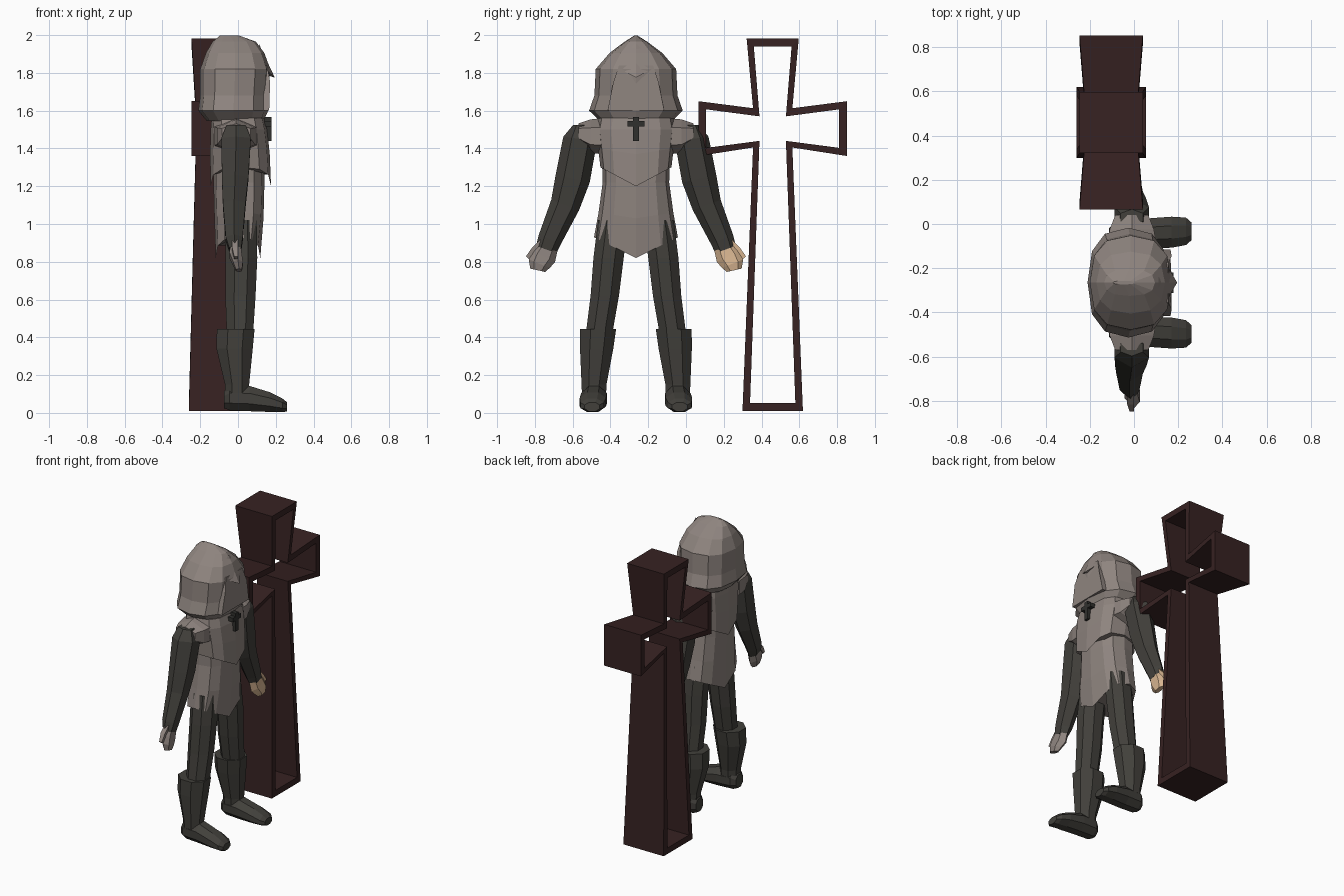
import bpy, bmesh, math
from mathutils import Vector

cube = bpy.data.objects.get("Cube")
if cube:
    bpy.data.objects.remove(cube)

MID = -0.265  # y of the figure's centre plane


def material(name, rgb):
    m = bpy.data.materials.new(name)
    m.use_nodes = True
    m.diffuse_color = (*rgb, 1)
    bsdf = m.node_tree.nodes["Principled BSDF"]
    bsdf.inputs["Base Color"].default_value = (*rgb, 1)
    bsdf.inputs["Roughness"].default_value = 0.9
    return m


cloth = material("grey cloth", (0.27, 0.23, 0.21))
dark = material("dark leather", (0.054, 0.051, 0.044))
wood = material("dark red wood", (0.038, 0.016, 0.016))
skin = material("skin", (0.68, 0.46, 0.28))
iron = material("iron", (0.03, 0.03, 0.027))


def finish(name, bm, mat):
    bmesh.ops.recalc_face_normals(bm, faces=bm.faces)
    mesh = bpy.data.meshes.new(name)
    bm.to_mesh(mesh)
    bm.free()
    mesh.materials.append(mat)
    obj = bpy.data.objects.new(name, mesh)
    bpy.context.collection.objects.link(obj)
    return obj


def loft(name, mat, rings, n=8, power=1.0, turn=0.5):
    """Skin rings of (centre, u, v, drop); drop pulls the middle of a hem down."""
    bm = bmesh.new()
    loops = []
    grow = 1 / math.cos(math.pi / n) if turn else 1
    for c, u, v, drop in rings:
        loop = []
        for i in range(n):
            a = 2 * math.pi * (i + turn) / n
            cu, sv = math.cos(a) * grow, math.sin(a) * grow
            cu = math.copysign(abs(cu) ** power, cu)
            sv = math.copysign(abs(sv) ** power, sv)
            p = Vector(c) + Vector(u) * cu + Vector(v) * sv
            p.z -= drop * (1 - abs(sv))
            loop.append(bm.verts.new(p))
        loops.append(loop)
    for a, b in zip(loops, loops[1:]):
        for i in range(n):
            j = (i + 1) % n
            bm.faces.new((a[i], a[j], b[j], b[i]))
    bm.faces.new(loops[0])
    bm.faces.new(loops[-1])
    return finish(name, bm, mat)


def level(x, z, rx, ry, drop=0.0, off=0.0):
    return (x, MID + off, z), (rx, 0, 0), (0, ry, 0), drop


def limb(s, rows):
    """Rings square to a path in the y-z plane; rows are (x, offset, z, rx, width)."""
    out = []
    for i, (x, o, z, rx, w) in enumerate(rows):
        a, b = rows[max(i - 1, 0)], rows[min(i + 1, len(rows) - 1)]
        d = Vector((0, s * (b[1] - a[1]), b[2] - a[2])).normalized()
        out.append(((x, MID + s * o, z), (rx, 0, 0), Vector((0, -d.z, d.y)) * w, 0))
    return out


# Hood
loft("hood", cloth, [
    level(-0.015, 1.545, 0.15, 0.19), level(-0.025, 1.60, 0.185, 0.248),
    level(-0.02, 1.68, 0.18, 0.22), level(-0.015, 1.82, 0.185, 0.213),
    level(-0.015, 1.905, 0.155, 0.14), level(-0.02, 1.965, 0.115, 0.06),
    level(-0.045, 1.998, 0.05, 0.008)], n=12, power=0.8, turn=0)

# Pointed brim over the brow
bm = bmesh.new()
top, tip, under, left, right = [bm.verts.new((x, MID + y, z)) for x, y, z in (
    (0.11, 0, 1.955), (0.195, 0, 1.775), (0.12, 0, 1.80),
    (0.12, 0.13, 1.845), (0.12, -0.13, 1.845))]
for f in ((top, left, tip), (top, tip, right), (tip, left, under),
          (tip, under, right), (top, under, left), (top, right, under)):
    bm.faces.new(f)
finish("hood_brim", bm, cloth)

# Face cover framed by the hood sides
bm = bmesh.new()
ring = [bm.verts.new((x, MID + y, z)) for x, y, z in (
    (0.165, -0.15, 1.60), (0.165, 0.15, 1.60), (0.17, 0.12, 1.75),
    (0.155, 0.09, 1.84), (0.155, -0.09, 1.84), (0.17, -0.12, 1.75))]
geo = bmesh.ops.extrude_face_region(bm, geom=[bm.faces.new(ring)])["geom"]
bmesh.ops.translate(bm, vec=(-0.1, 0, 0),
                    verts=[g for g in geo if isinstance(g, bmesh.types.BMVert)])
finish("face_cover", bm, cloth)

# Tunic in two layers with pointed hems
loft("tunic_skirt", cloth, [
    level(0, 0.93, 0.118, 0.222, 0.11), level(0.005, 1.06, 0.13, 0.198, 0.03),
    level(0.005, 1.22, 0.135, 0.176), level(0.005, 1.34, 0.135, 0.18)],
    n=12, power=0.75, turn=0)
loft("tunic_top", cloth, [
    level(0.015, 1.30, 0.16, 0.188, 0.1), level(0.01, 1.40, 0.158, 0.2, 0.03),
    level(0.005, 1.50, 0.15, 0.212), level(0, 1.56, 0.14, 0.2)],
    n=12, power=0.7, turn=0)

# Limbs
for s, side in ((1, "left"), (-1, "right")):
    loft(side + "_shoulder", cloth, [
        ((-0.01, MID + s * 0.15, 1.465), (0.115, 0, 0), (0, 0, 0.085), 0),
        ((-0.01, MID + s * 0.24, 1.465), (0.1, 0, 0), (0, 0, 0.077), 0),
        ((-0.01, MID + s * 0.305, 1.48), (0.075, 0, 0), (0, 0, 0.045), 0)], n=6)
    loft(side + "_arm", dark, limb(s, [
        (-0.01, 0.295, 1.525, 0.05, 0.032), (-0.01, 0.295, 1.45, 0.078, 0.078),
        (-0.015, 0.335, 1.24, 0.07, 0.08), (-0.02, 0.375, 1.10, 0.06, 0.068),
        (-0.02, 0.455, 0.92, 0.045, 0.055), (-0.015, 0.475, 0.865, 0.032, 0.05)]), n=6)
    hand = skin if s == 1 else cloth
    loft(side + "_hand", hand, limb(s, [
        (-0.015, 0.46, 0.89, 0.028, 0.045), (-0.012, 0.49, 0.83, 0.032, 0.06),
        (0, 0.512, 0.79, 0.026, 0.052), (0.005, 0.52, 0.755, 0.016, 0.035)]), n=6)
    loft(side + "_thumb", hand, limb(s, [
        (-0.015, 0.495, 0.905, 0.016, 0.018), (-0.015, 0.54, 0.865, 0.016, 0.014),
        (-0.01, 0.575, 0.822, 0.01, 0.01)]), n=4)
    loft(side + "_leg", dark, [
        level(0.015, 1.02, 0.085, 0.08, 0, s * 0.12),
        level(0.018, 0.82, 0.084, 0.08, 0, s * 0.145),
        level(0.013, 0.62, 0.08, 0.075, 0, s * 0.165),
        level(0.01, 0.42, 0.07, 0.07, 0, s * 0.195)], n=8)
    loft(side + "_boot_shaft", dark, [
        level(-0.012, 0.445, 0.1, 0.095, 0, s * 0.2),
        level(-0.018, 0.34, 0.096, 0.088, 0, s * 0.208),
        level(-0.005, 0.15, 0.064, 0.066, 0, s * 0.222),
        level(-0.005, 0.05, 0.062, 0.062, 0, s * 0.222)], n=8)
    loft(side + "_boot_foot", dark, [
        ((x, MID + s * o, z), (0, w, 0), (0, 0, h), 0) for x, o, z, w, h in (
            (-0.075, 0.222, 0.07, 0.04, 0.045), (-0.045, 0.222, 0.078, 0.064, 0.064),
            (0.06, 0.222, 0.076, 0.068, 0.067), (0.17, 0.228, 0.057, 0.07, 0.052),
            (0.235, 0.232, 0.04, 0.062, 0.036), (0.26, 0.232, 0.032, 0.04, 0.024))])

# Pendant cross
for name, z, w, h in (("pendant_upright", 1.503, 0.016, 0.064),
                      ("pendant_bar", 1.53, 0.046, 0.014)):
    loft(name, iron, [((x, MID, z), (0, w, 0), (0, 0, h), 0)
                      for x in (0.14, 0.178)], n=4)


# Hollow standing cross: each limb flares outward in width and depth
CX, CY, CZ = -0.103, 0.459, 1.505


def cross_loop(bm, side, inner):
    neck, low, high = (0.07, -0.065, 0.065) if inner else (0.104, -0.1, 0.108)
    arm, arm_h = (0.352, 0.102) if inner else (0.393, 0.145)
    up, up_w = (0.435, 0.1) if inner else (0.477, 0.138)
    down, down_w = (-1.453, 0.12) if inner else (-1.495, 0.16)
    half = [(up_w, up, 0.143), (neck, high, 0.12), (arm, arm_h, 0.143),
            (arm, -arm_h, 0.143), (neck, low, 0.12), (down_w, down, 0.157)]
    pts = half + [(-y, z, d) for y, z, d in reversed(half)]
    return [bm.verts.new((CX + side * d, CY + y, CZ + z)) for y, z, d in pts]


bm = bmesh.new()
fo, fi = cross_loop(bm, 1, False), cross_loop(bm, 1, True)
bo, bi = cross_loop(bm, -1, False), cross_loop(bm, -1, True)
for a, b in ((fo, fi), (fi, bi), (bi, bo), (bo, fo)):
    for i in range(len(a)):
        j = (i + 1) % len(a)
        bm.faces.new((a[i], a[j], b[j], b[i]))
finish("standing_cross", bm, wood)
